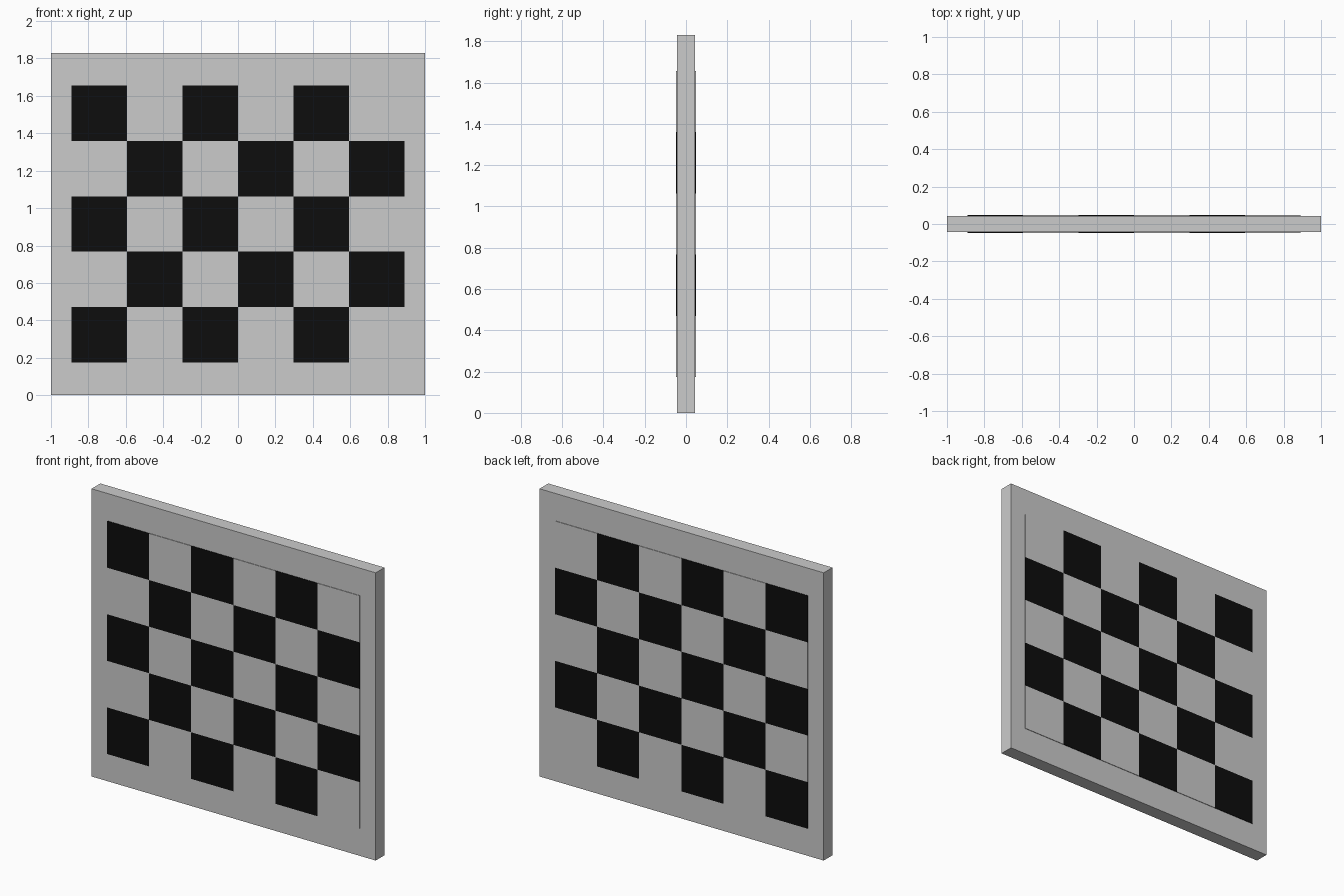
import bpy, bmesh
from math import floor
from mathutils import Matrix

if "Cube" in bpy.data.objects:
    bpy.data.objects.remove(bpy.data.objects["Cube"])

W, H, T = 2.0, 1.83, 0.088           # board size
COLS, ROWS, CELL = 6, 5, 0.2963      # checker layout
PANEL_T = 0.095                      # panel stands slightly proud on both faces
CZ = H / 2


def material(name, v):
    m = bpy.data.materials.new(name)
    m.diffuse_color = (v, v, v, 1)
    m.use_nodes = True
    m.node_tree.nodes["Principled BSDF"].inputs["Base Color"].default_value = m.diffuse_color
    return m


def add_object(name, bm):
    mesh = bpy.data.meshes.new(name)
    bm.to_mesh(mesh)
    bm.free()
    ob = bpy.data.objects.new(name, mesh)
    ob.location.z = CZ
    bpy.context.collection.objects.link(ob)
    return ob


# backing board
bm = bmesh.new()
bmesh.ops.create_cube(bm, size=1, matrix=Matrix.Diagonal((W, T, H, 1)))
add_object("board", bm)

# checker panel: upright grid with alternating materials, thickened through the board
bm = bmesh.new()
upright = Matrix.Rotation(1.5707963, 4, 'X') @ Matrix.Diagonal(
    (COLS * CELL / 2, ROWS * CELL / 2, 1, 1))
bmesh.ops.create_grid(bm, x_segments=COLS, y_segments=ROWS, size=1, matrix=upright)
for f in bm.faces:
    c = f.calc_center_median()
    col = floor(c.x / CELL + COLS / 2)
    row = floor(c.z / CELL + ROWS / 2)
    f.material_index = 1 if (col + row) % 2 == 0 else 0
panel = add_object("checker_panel", bm)
panel.data.materials.append(material("light_square", 0.8))
panel.data.materials.append(material("dark_square", 0.004))
thick = panel.modifiers.new("thickness", 'SOLIDIFY')
thick.thickness = PANEL_T
thick.offset = 0
